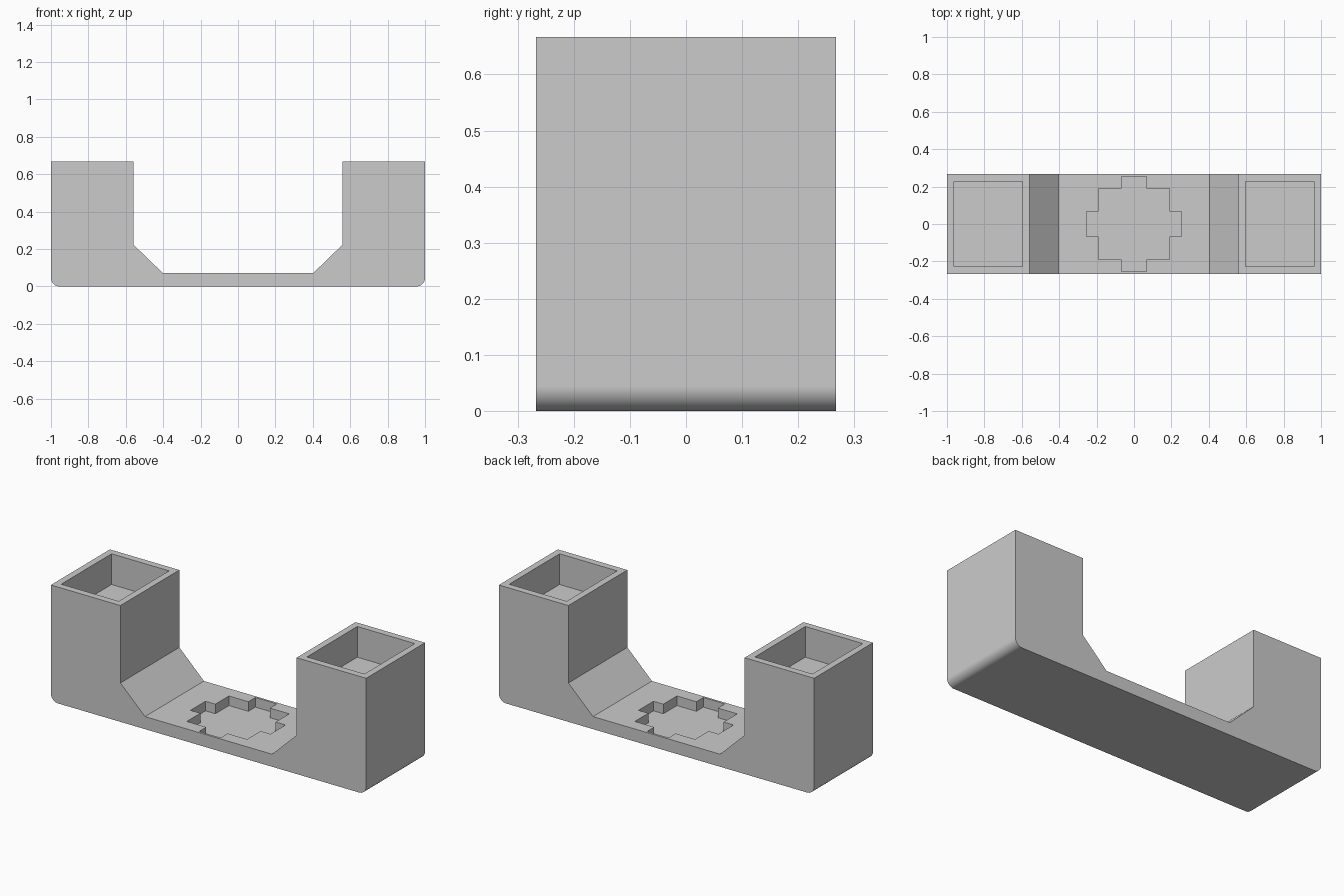
import bpy
import bmesh
import math

cube = bpy.data.objects.get("Cube")
if cube:
    bpy.data.objects.remove(cube, do_unlink=True)

HEIGHT, HALF_DEPTH, BASE_TOP = 0.667, 0.267, 0.072
POCKET_DEPTH, RECESS_DEPTH, FILLET = 0.176, 0.055, 0.045

grey = bpy.data.materials.new("plain grey")
grey.use_nodes = True
colour = (0.6, 0.6, 0.6, 1)
grey.diffuse_color = colour
grey.node_tree.nodes["Principled BSDF"].inputs["Base Color"].default_value = colour


def prism(name, points, direction):
    """Extrude a closed outline along a direction into a solid."""
    bm = bmesh.new()
    face = bm.faces.new([bm.verts.new(p) for p in points])
    moved = bmesh.ops.extrude_face_region(bm, geom=[face])["geom"]
    bmesh.ops.translate(bm, vec=direction,
                        verts=[g for g in moved if isinstance(g, bmesh.types.BMVert)])
    bmesh.ops.recalc_face_normals(bm, faces=bm.faces)
    mesh = bpy.data.meshes.new(name)
    bm.to_mesh(mesh)
    bm.free()
    mesh.materials.append(grey)
    obj = bpy.data.objects.new(name, mesh)
    bpy.context.collection.objects.link(obj)
    return obj


# Body: U-shaped side profile with rounded outer bottom edges
half = [(1 - FILLET + FILLET * math.sin(a), FILLET - FILLET * math.cos(a))
        for a in (math.radians(9 * i) for i in range(11))]
half += [(1, HEIGHT), (0.559, HEIGHT), (0.559, 0.223), (0.403, BASE_TOP)]
outline = half + [(-x, z) for x, z in reversed(half)]
body = prism("twin_tower_holder", [(x, -HALF_DEPTH, z) for x, z in outline],
             (0, 2 * HALF_DEPTH, 0))

# Square pockets in both tower tops
cutters = []
for side, name in ((1, "left"), (-1, "right")):
    corners = [(0.597, -0.228), (0.962, -0.228), (0.962, 0.228), (0.597, 0.228)]
    cutters.append(prism(name + "_pocket_cutter",
                         [(side * x, y, HEIGHT - POCKET_DEPTH) for x, y in corners],
                         (0, 0, POCKET_DEPTH + 0.1)))

# Square recess with a tab on each side, made by turning one quarter four times
quarter = [(0.254, -0.068), (0.254, 0.068), (0.191, 0.068), (0.191, 0.191), (0.068, 0.191)]
recess = []
for turn in range(4):
    recess += [(x, y, BASE_TOP - RECESS_DEPTH) for x, y in quarter]
    quarter = [(-y, x) for x, y in quarter]
cutters.append(prism("recess_cutter", recess, (0, 0, RECESS_DEPTH + 0.05)))

# Apply the cuts, then remove the cutters
bpy.ops.object.select_all(action="DESELECT")
bpy.context.view_layer.objects.active = body
body.select_set(True)
for cutter in cutters:
    cutter.hide_render = True
    cut = body.modifiers.new(cutter.name, "BOOLEAN")
    cut.operation = "DIFFERENCE"
    cut.solver = "EXACT"
    cut.object = cutter
    bpy.ops.object.modifier_apply(modifier=cut.name)
    bpy.data.objects.remove(cutter, do_unlink=True)

# Smooth only the rounded edges, keeping the large faces flat
bpy.ops.object.shade_smooth_by_angle(angle=math.radians(30))
weighted = body.modifiers.new("flat_faces", "WEIGHTED_NORMAL")
weighted.keep_sharp = True
